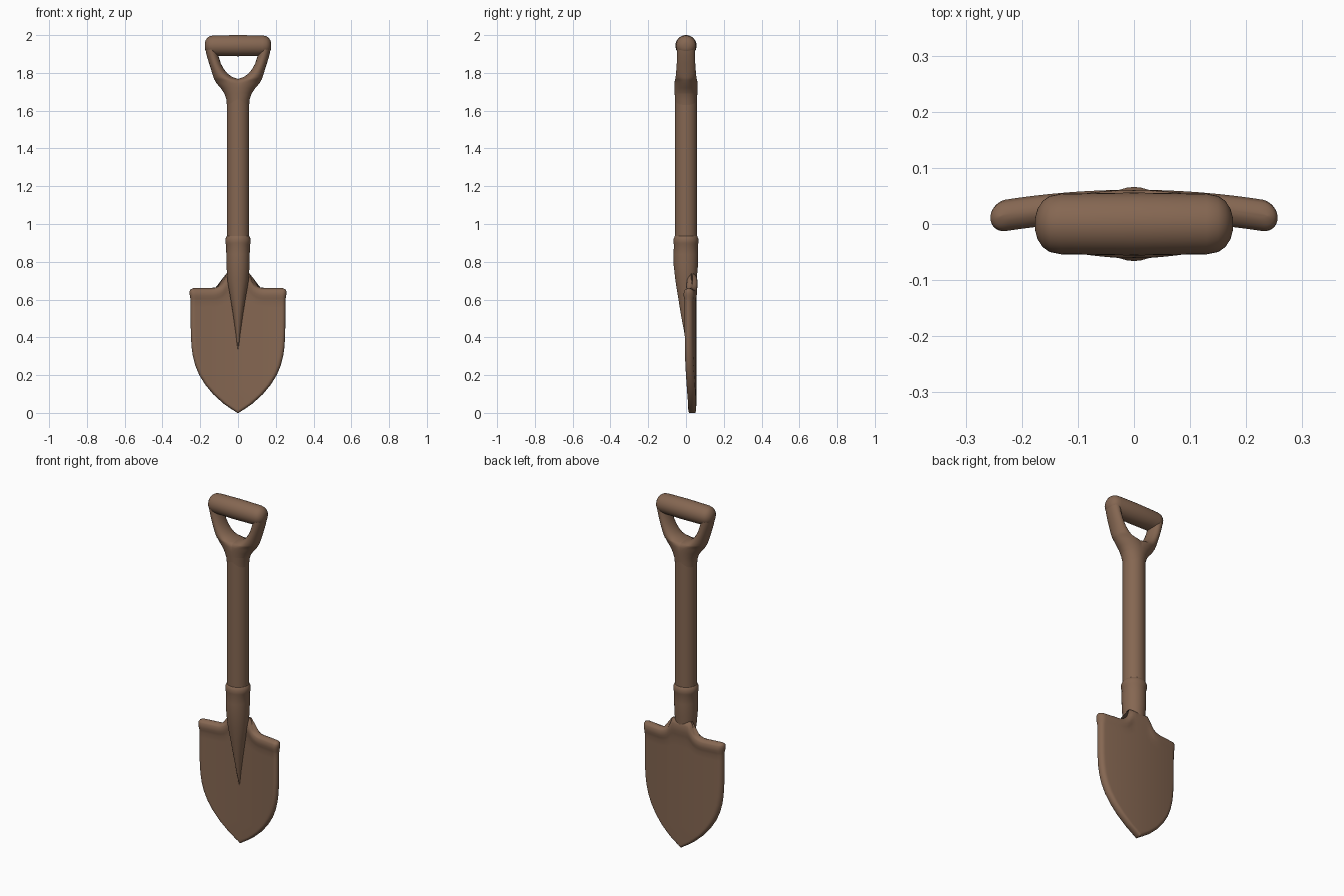
import bpy, bmesh, math

mat = bpy.data.materials.new("brown")
mat.diffuse_color = (0.235, 0.135, 0.084, 1)


def loft(name, rings):
    """Skin a list of equal-length point rings and cap both ends."""
    bm = bmesh.new()
    vs = [[bm.verts.new(p) for p in r] for r in rings]
    n = len(vs[0])
    for a, b in zip(vs, vs[1:]):
        for i in range(n):
            j = (i + 1) % n
            bm.faces.new((a[i], a[j], b[j], b[i]))
    bm.faces.new(vs[0])
    bm.faces.new(vs[-1])
    bmesh.ops.recalc_face_normals(bm, faces=bm.faces)
    me = bpy.data.meshes.new(name)
    bm.to_mesh(me)
    bm.free()
    ob = bpy.data.objects.new(name, me)
    bpy.context.collection.objects.link(ob)
    me.materials.append(mat)
    bpy.context.view_layer.objects.active = ob
    ob.select_set(True)
    bpy.ops.object.shade_smooth_by_angle(angle=math.radians(50))
    ob.select_set(False)
    return ob


def oval(z, cx, rx, cy, ry, n=32):
    return [(cx + rx * math.cos(2 * math.pi * i / n),
             cy + ry * math.sin(2 * math.pi * i / n), z) for i in range(n)]


def interp(table, t):
    for (a, va), (b, vb) in zip(table, table[1:]):
        if t <= b:
            return va + (vb - va) * (t - a) / (b - a)
    return table[-1][1]


# Shaft
loft("shaft", [oval(z, 0, 0.059, 0, 0.058) for z in (0.85, 1.2, 1.66)])

# Socket with collar, tapering into a spike on the blade: z, half width, front y, back y
socket = [(0.33, 0.003, 0.012, 0.03), (0.42, 0.012, -0.008, 0.036),
          (0.52, 0.026, -0.027, 0.042), (0.62, 0.042, -0.043, 0.05),
          (0.70, 0.056, -0.056, 0.056), (0.78, 0.061, -0.065, 0.063),
          (0.84, 0.062, -0.066, 0.064), (0.89, 0.063, -0.064, 0.063),
          (0.90, 0.067, -0.066, 0.066), (0.92, 0.067, -0.066, 0.066),
          (0.935, 0.060, -0.060, 0.060), (0.94, 0.055, -0.055, 0.055)]
loft("socket", [oval(z, 0, w, (f + b) / 2, (b - f) / 2) for z, w, f, b in socket])

# Blade: dished plate with rounded edges, shoulders curving up to the socket
WIDTH = [(0.006, 0.012), (0.02, 0.035), (0.05, 0.078), (0.1, 0.133), (0.15, 0.174),
         (0.2, 0.205), (0.25, 0.226), (0.3, 0.239), (0.35, 0.246), (0.42, 0.25),
         (0.6, 0.251), (0.625, 0.256), (0.645, 0.256), (0.655, 0.25), (0.66, 0.238)]
THICK = [(0.0, 0.016), (0.012, 0.021), (0.1, 0.022), (0.59, 0.022), (0.62, 0.028),
         (0.64, 0.028), (0.65, 0.022), (0.657, 0.013), (0.66, 0.004)]


def blade_ring(z):
    w, h = interp(WIDTH, z), interp(THICK, z)
    r = min(w, max(h, 0.02))
    n = 48
    ring = []
    for side in (1, -1):
        for i in range(n):
            x = -side * w * math.cos(math.pi * i / n)
            e = max(0, abs(x) - (w - r)) / r
            y = 0.033 - 0.021 * (x / 0.25) ** 2 + side * h * math.sqrt(max(0, 1 - e * e))
            d = min(1, max(0, (0.14 - abs(x)) / 0.078))
            rise = 0.078 * (1 - math.sqrt(1 - d * d))
            ring.append((x, y, z + rise * max(0, (z - 0.5) / 0.16)))
    return ring


levels = [0.0, 0.006, 0.012, 0.02, 0.035, 0.05, 0.075, 0.1, 0.125, 0.15, 0.175, 0.2, 0.225,
          0.25, 0.3, 0.35, 0.42, 0.5, 0.56, 0.59, 0.605, 0.62, 0.632, 0.645, 0.65,
          0.655, 0.658, 0.66]
WIDTH.insert(0, (0.0, 0.003))
loft("blade", [blade_ring(z) for z in levels])

# Yoke arms: z, inner x, outer x, half depth
arm = [(1.62, -0.058, 0.058, 0.057), (1.66, -0.062, 0.062, 0.058),
       (1.69, -0.072, 0.072, 0.060), (1.72, -0.085, 0.092, 0.061),
       (1.745, -0.08, 0.114, 0.061), (1.763, -0.04, 0.124, 0.059),
       (1.768, 0.0, 0.127, 0.057), (1.778, 0.03, 0.130, 0.055),
       (1.795, 0.054, 0.136, 0.053), (1.82, 0.075, 0.143, 0.051),
       (1.85, 0.091, 0.153, 0.049), (1.89, 0.104, 0.165, 0.047),
       (1.92, 0.11, 0.172, 0.047), (1.95, 0.11, 0.176, 0.046),
       (1.97, 0.11, 0.172, 0.040), (1.985, 0.115, 0.16, 0.025)]
for s, side in ((-1, "left"), (1, "right")):
    loft("yoke_arm_" + side,
         [oval(z, s * (a + b) / 2, (b - a) / 2, 0, d) for z, a, b, d in arm])

# Grip bar with rounded ends
ends = [(0.176, 0.012), (0.172, 0.027), (0.163, 0.041), (0.15, 0.05), (0.13, 0.054)]
bar = [(-x, r) for x, r in ends] + [(0, 0.056)] + ends[::-1]
loft("grip", [[(x, r * math.cos(2 * math.pi * i / 32),
                1.944 + r * math.sin(2 * math.pi * i / 32)) for i in range(32)]
              for x, r in bar])
